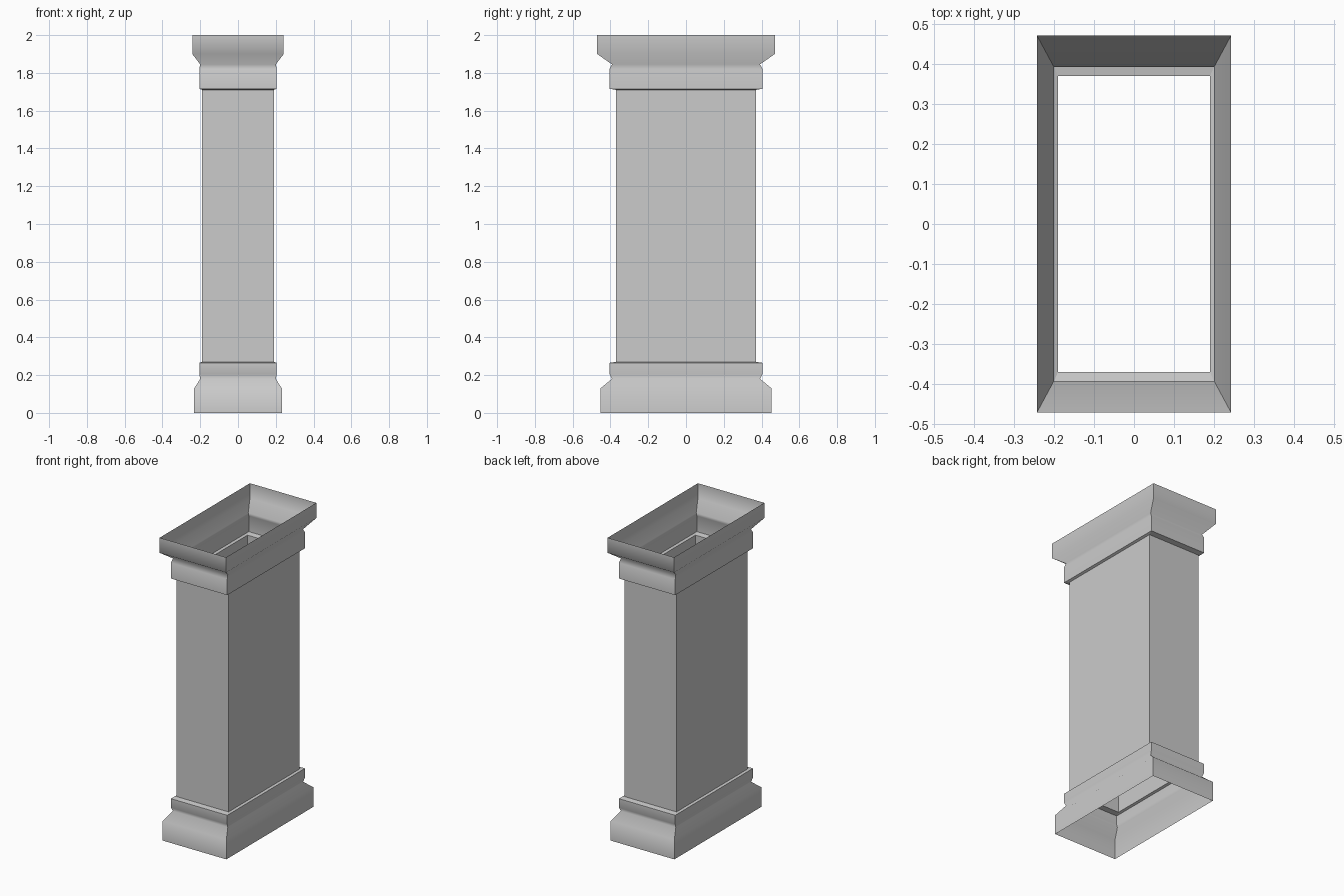
import bpy
import bmesh

cube = bpy.data.objects.get("Cube")
if cube:
    bpy.data.objects.remove(cube, do_unlink=True)

# Single stone colour
stone = bpy.data.materials.new("light_grey_stone")
stone.use_nodes = True
colour = (0.6, 0.6, 0.6, 1.0)
stone.diffuse_color = colour
stone.node_tree.nodes["Principled BSDF"].inputs["Base Color"].default_value = colour


def rectangular_shell(name, profile, sharp_rings=()):
    """Open shell through rectangles (half width, half depth, height)."""
    bm = bmesh.new()
    rings = []
    for hx, hy, z in profile:
        corners = ((-hx, -hy), (hx, -hy), (hx, hy), (-hx, hy))
        rings.append([bm.verts.new((x, y, z)) for x, y in corners])
    for low, high in zip(rings, rings[1:]):
        for i in range(4):
            j = (i + 1) % 4
            face = bm.faces.new((low[i], low[j], high[j], high[i]))
            face.smooth = True
            # Crisp mitred corners
            bm.edges.get((low[i], high[i])).smooth = False
    # Crisp ledges
    for r in sharp_rings:
        for i in range(4):
            bm.edges.get((rings[r][i], rings[r][(i + 1) % 4])).smooth = False
    mesh = bpy.data.meshes.new(name)
    bm.to_mesh(mesh)
    bm.free()
    mesh.materials.append(stone)
    obj = bpy.data.objects.new(name, mesh)
    bpy.context.collection.objects.link(obj)
    return obj


SHAFT = (0.19, 0.37)
BAND = (0.205, 0.405)
NECK = (0.2, 0.392)
FOOT = (0.232, 0.453)
CROWN = (0.242, 0.47)

# Base moulding: plinth, cove, band and ledge
rectangular_shell("base_moulding", [
    (*FOOT, 0), (*FOOT, 0.13), (*NECK, 0.18),
    (*BAND, 0.205), (*BAND, 0.265), (*SHAFT, 0.27)], sharp_rings=(4,))

# Plain hollow shaft
rectangular_shell("shaft", [(*SHAFT, 0.27), (*SHAFT, 1.71)])

# Capital moulding: ledge, band, cove and flared rim
rectangular_shell("capital_moulding", [
    (*SHAFT, 1.71), (*BAND, 1.716), (*BAND, 1.82),
    (*NECK, 1.845), (*CROWN, 1.9), (*CROWN, 2)], sharp_rings=(1,))
